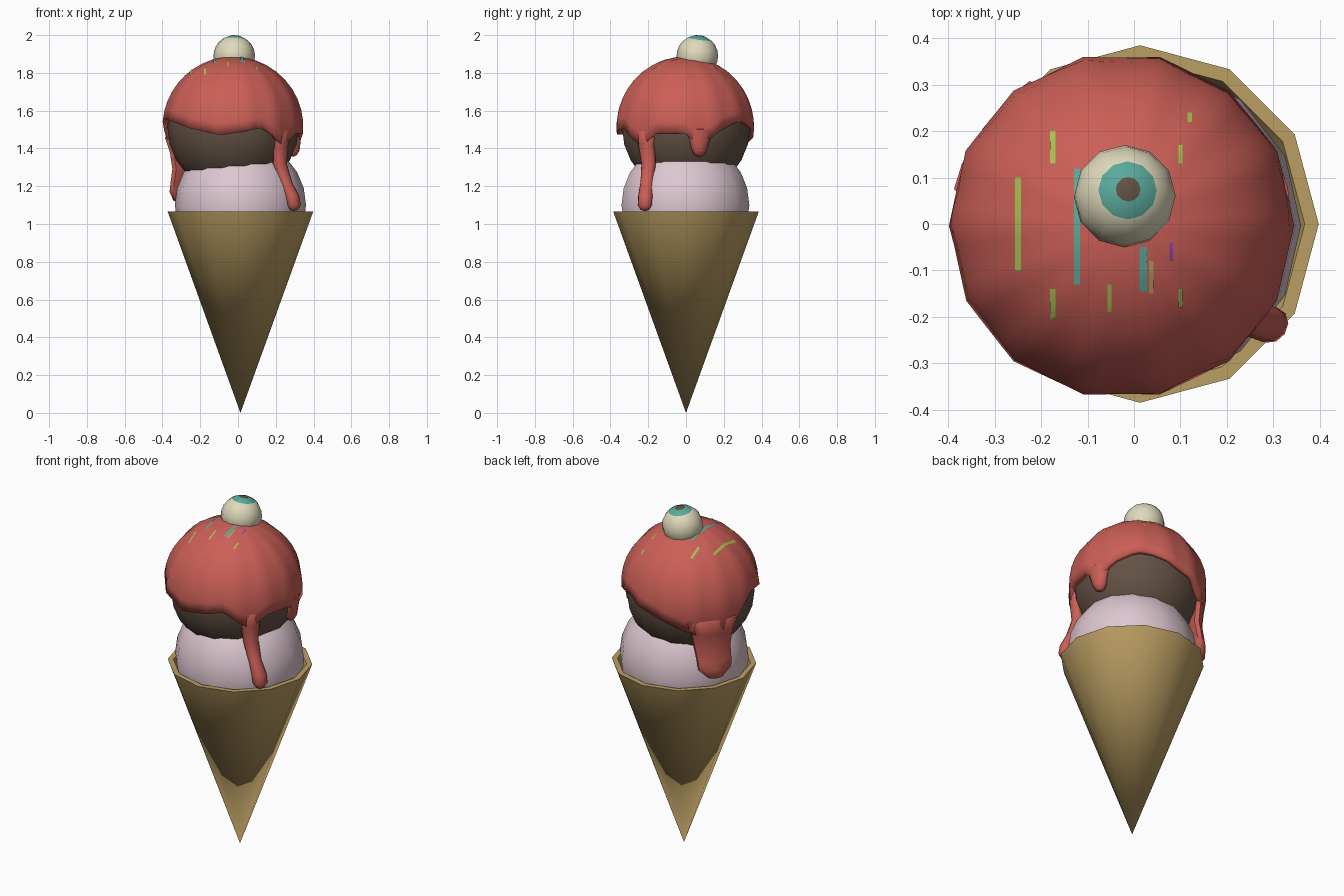
import bpy, bmesh, math
from mathutils import Vector, Matrix
from mathutils.bvhtree import BVHTree

if "Cube" in bpy.data.objects:
    bpy.data.objects.remove(bpy.data.objects["Cube"])


def mat(name, r, g, b):
    m = bpy.data.materials.new(name)
    m.diffuse_color = (r, g, b, 1)
    m.use_nodes = True
    m.node_tree.nodes["Principled BSDF"].inputs["Base Color"].default_value = m.diffuse_color
    return m


WAFFLE = mat("waffle tan", 0.50, 0.345, 0.125)
PINK = mat("strawberry pink", 0.72, 0.57, 0.63)
CHOC = mat("chocolate brown", 0.125, 0.083, 0.058)
RED = mat("sauce red", 0.60, 0.115, 0.095)
CREAM = mat("eye cream", 0.74, 0.70, 0.50)
TEAL = mat("iris teal", 0.10, 0.40, 0.33)
LIME = mat("sprinkle lime", 0.40, 0.55, 0.08)
PURPLE = mat("sprinkle purple", 0.32, 0.05, 0.35)


def make(name, rows, mats, closed=True, angle=40, rule=None):
    """Skin a list of point rows; a one-point row becomes a fan tip."""
    bm = bmesh.new()
    grid = [[bm.verts.new(p) for p in row] for row in rows]
    for i, (a, b) in enumerate(zip(grid, grid[1:])):
        n = max(len(a), len(b))
        for j in range(n if closed else n - 1):
            k = (j + 1) % n
            if len(a) == 1:
                vs = [a[0], b[j], b[k]]
            elif len(b) == 1:
                vs = [a[j], b[0], a[k]]
            else:
                vs = [a[j], b[j], b[k], a[k]]
            f = bm.faces.new(vs)
            if rule:
                f.material_index = rule(i)
    me = bpy.data.meshes.new(name)
    bm.to_mesh(me)
    bm.free()
    for m in mats:
        me.materials.append(m)
    ob = bpy.data.objects.new(name, me)
    bpy.context.collection.objects.link(ob)
    bpy.ops.object.select_all(action='DESELECT')
    ob.select_set(True)
    bpy.context.view_layer.objects.active = ob
    bpy.ops.object.shade_smooth_by_angle(angle=math.radians(angle))
    return ob


def lathe(profile, seg, centre, axis=(0, 0, 1)):
    """Rows of points turned round an axis, top to bottom."""
    q = Vector((0, 0, 1)).rotation_difference(Vector(axis))
    M = Matrix.Translation(centre) @ q.to_matrix().to_4x4()
    rows = []
    for r, z in profile:
        n = seg if r > 1e-6 else 1
        rows.append([M @ Vector((r * math.cos(math.tau * j / seg),
                                 r * math.sin(math.tau * j / seg), z)) for j in range(n)])
    return rows


def ball(r, degs):
    return [(r * math.sin(math.radians(d)) if d % 180 else 0, r * math.cos(math.radians(d)))
            for d in degs]


# waffle cone: inner wall, rim, outer wall
make("waffle_cone", lathe([(0, 0.12), (0.355, 1.065), (0.385, 1.065), (0, 0)], 12, (0.013, 0, 0)),
     [WAFFLE])

# two scoops
even = [i * 15 for i in range(13)]
make("lower_scoop", lathe(ball(0.347, even), 14, (0.013, -0.003, 1.10)), [PINK])
make("upper_scoop", lathe(ball(0.347, even), 14, (-0.026, 0, 1.51)), [CHOC])

# sauce cap with an uneven lower edge: azimuth in degrees, edge height
C = Vector((-0.027, -0.004, 1.513))
R = 0.373
EDGE = [(0, 1.48), (12, 1.41), (22, 1.46), (32, 1.50), (47, 1.54), (62, 1.54), (85, 1.49),
        (102, 1.46), (120, 1.40), (147, 1.36), (165, 1.42), (182, 1.56), (205, 1.55),
        (230, 1.51), (260, 1.47), (297, 1.51), (310, 1.45), (321, 1.40), (332, 1.48), (360, 1.48)]


def edge_height(a):
    for (a0, z0), (a1, z1) in zip(EDGE, EDGE[1:]):
        if a0 <= a <= a1:
            return z0 + (z1 - z0) * (a - a0) / (a1 - a0)


SEG, RINGS, SIDE = 56, 10, 360 / 14
rows = [[C + Vector((0, 0, R))]]
for i in range(1, RINGS + 1):
    row = []
    for j in range(SEG):
        a = 360 * j / SEG
        phi = math.acos((edge_height(a) - C.z) / R) * i / RINGS
        # keep the fourteen-sided outline
        k = math.cos(math.radians(SIDE / 2)) / math.cos(math.radians(a % SIDE - SIDE / 2))
        r = R * math.sin(phi) * k
        t = math.radians(a)
        row.append(C + Vector((r * math.cos(t), r * math.sin(t), R * math.cos(phi))))
    rows.append(row)
sauce = make("sauce_cap", rows, [RED], angle=50)
bvh = BVHTree.FromPolygons([v.co for v in sauce.data.vertices],
                           [list(p.vertices) for p in sauce.data.polygons])
sol = sauce.modifiers.new("thickness", 'SOLIDIFY')
sol.thickness = 0.03
sol.offset = -1


def drip(name, rings):
    """Rings of (azimuth, z, distance, half width, half depth)."""
    rows = []
    for az, z, d, w, h in rings:
        t = math.radians(az)
        out, side = Vector((math.cos(t), math.sin(t), 0)), Vector((-math.sin(t), math.cos(t), 0))
        c = Vector((C.x, C.y, z)) + out * d
        n = 10 if w else 1
        rows.append([c + out * h * math.cos(math.tau * j / 10) + side * w * math.sin(math.tau * j / 10)
                     for j in range(n)])
    make(name, rows, [RED], angle=60)


# running drips
drip("front_drip", [(-39, 1.52, .33, 0, 0), (-39, 1.49, .335, .07, .03), (-39, 1.42, .327, .05, .032),
                    (-38, 1.32, .315, .042, .035), (-36, 1.22, .345, .036, .035),
                    (-34, 1.15, .378, .04, .036), (-33.5, 1.10, .388, .04, .034),
                    (-33.5, 1.075, .388, .024, .02), (-33.5, 1.068, .388, 0, 0)])
drip("side_drip", [(13, 1.52, .335, 0, 0), (13, 1.50, .34, .075, .028), (13, 1.44, .335, .055, .032),
                   (13, 1.39, .33, .04, .032), (13, 1.365, .328, .025, .02), (13, 1.355, .328, 0, 0)])
drip("back_drip", [(145, 1.50, .32, 0, 0), (145, 1.46, .33, .15, .035), (146, 1.38, .313, .12, .04),
                   (147, 1.29, .305, .105, .04), (148, 1.22, .318, .10, .038),
                   (148, 1.17, .328, .095, .036), (148, 1.125, .333, .045, .03), (148, 1.11, .333, 0, 0)])

# eyeball: rings near the pole are pupil and iris
make("eyeball", lathe(ball(0.11, [0, 14, 35] + list(range(51, 180, 16)) + [180]), 12,
                      (-0.02, 0.06, 1.89), (0.07, 0.14, 1)),
     [CREAM, TEAL, CHOC], rule=lambda i: (2, 1)[i] if i < 2 else 0)

# thin sprinkles laid on the sauce: x, y start, y end, width, colour
SPRINKLES = [(-.25, -.10, .10, .012, LIME), (-.175, .13, .20, .012, LIME),
             (-.175, -.205, -.14, .012, LIME), (-.123, -.13, .12, .013, TEAL),
             (.02, -.145, -.05, .016, TEAL), (.037, -.15, -.08, .01, WAFFLE),
             (.08, -.08, -.04, .008, PURPLE), (-.053, -.19, -.13, .008, LIME),
             (.10, .13, .17, .008, LIME), (.10, -.18, -.14, .008, LIME),
             (.12, .22, .24, .01, LIME)]
for n, (x, y0, y1, w, m) in enumerate(SPRINKLES):
    rows = []
    for i in range(9):
        y = y0 + (y1 - y0) * i / 8
        hits = [bvh.ray_cast(Vector((x + s * w / 2, y, 3)), Vector((0, 0, -1)))[0] for s in (1, -1)]
        rows.append([h + Vector((0, 0, 0.003)) for h in hits])
    make("sprinkle_%d" % (n + 1), rows, [m], closed=False)
